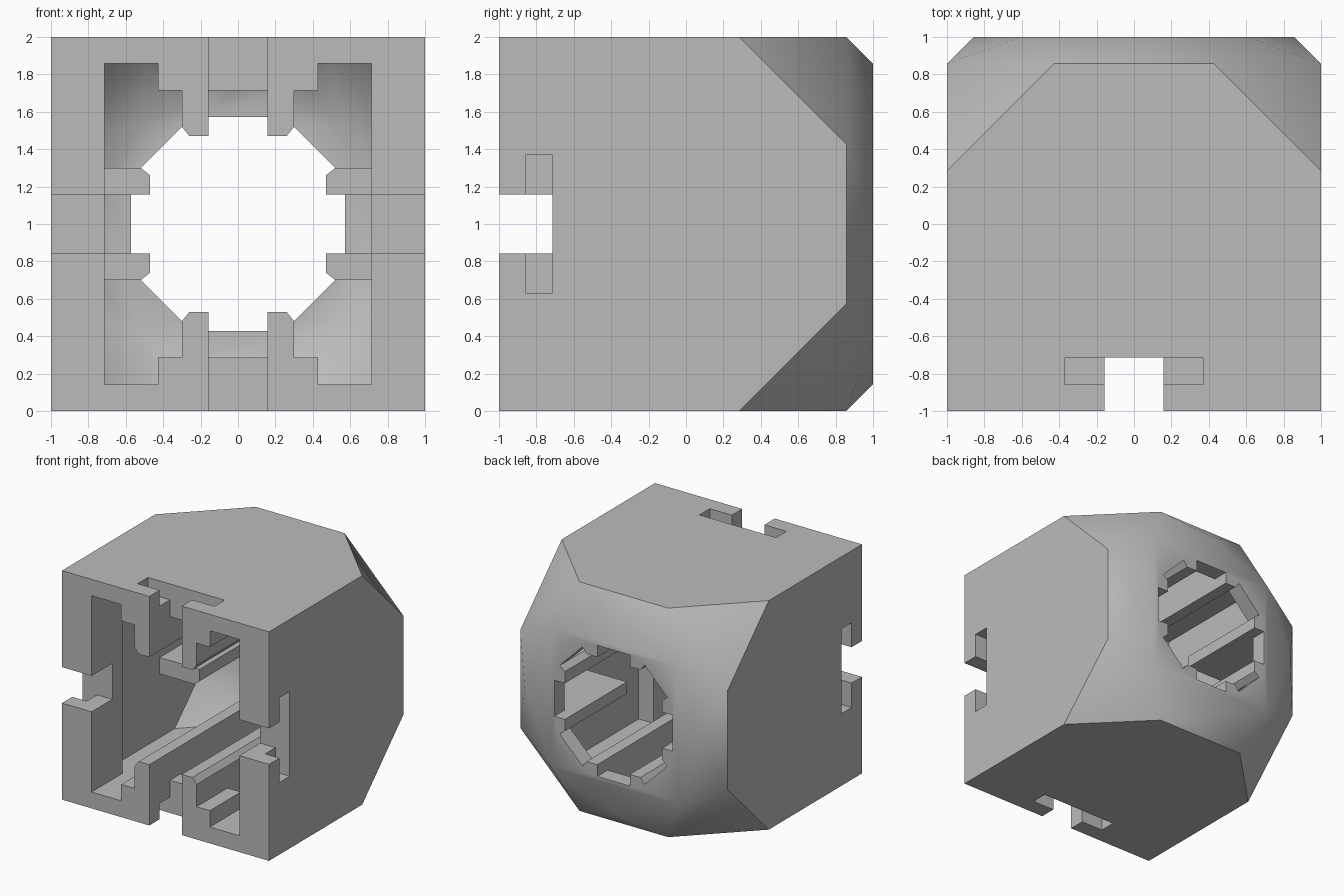
import bpy, bmesh
from mathutils import Vector

if "Cube" in bpy.data.objects:
    bpy.data.objects.remove(bpy.data.objects["Cube"], do_unlink=True)

MID = Vector((0, 0, 1))   # the part is symmetrical about this axis point
U = 1 / 7                 # design module
SIGNS = [(a, b) for a in (-1, 1) for b in (-1, 1)]

grey = bpy.data.materials.new("light_grey")
grey.use_nodes = True
grey.diffuse_color = (0.5, 0.5, 0.5, 1)
grey.node_tree.nodes["Principled BSDF"].inputs["Base Color"].default_value = grey.diffuse_color


def make_object(name, bm):
    bmesh.ops.recalc_face_normals(bm, faces=bm.faces)
    mesh = bpy.data.meshes.new(name)
    bm.to_mesh(mesh)
    bm.free()
    mesh.materials.append(grey)
    obj = bpy.data.objects.new(name, mesh)
    bpy.context.collection.objects.link(obj)
    return obj


def rounded_end_block(name, half, front, corner, ring, ring_half, back, radius):
    """Square block whose back end narrows to an octagon."""
    pts = [(a * half, y, b * half) for y in (front, corner) for a, b in SIGNS]
    for a, b in SIGNS:
        pts += [(a * half, ring, b * ring_half), (a * ring_half, ring, b * half)]
    d = radius * 0.7071
    pts += [(a * d, back, b * d) for a, b in SIGNS]
    pts += [(s * radius, back, 0) for s in (-1, 1)]
    pts += [(0, back, s * radius) for s in (-1, 1)]
    bm = bmesh.new()
    verts = [bm.verts.new(Vector(p) + MID) for p in pts]
    bmesh.ops.convex_hull(bm, input=verts)
    bmesh.ops.dissolve_limit(bm, angle_limit=0.01, verts=bm.verts, edges=bm.edges)
    return make_object(name, bm)


def add_prism(bm, outline, y0, y1):
    """Extrude an x-z outline from y0 to y1."""
    face = bm.faces.new([bm.verts.new(Vector((x, y0, z)) + MID) for x, z in outline])
    top = bmesh.ops.extrude_face_region(bm, geom=[face])["geom"]
    moved = [v for v in top if isinstance(v, bmesh.types.BMVert)]
    bmesh.ops.translate(bm, verts=moved, vec=(0, y1 - y0, 0))


def prisms(name, items):
    bm = bmesh.new()
    for outline, y0, y1 in items:
        add_prism(bm, outline, y0, y1)
    return make_object(name, bm)


def rect(x0, x1, z0, z1):
    return [(x0, z0), (x1, z0), (x1, z1), (x0, z1)]


def turn(outline, quarter):
    for _ in range(quarter):
        outline = [(-z, x) for x, z in outline]
    return outline


# Outer body and the hollow inside it
body = rounded_end_block("connector_body", 1, -1, 2 * U, 6 * U, 3 * U, 1, 6 * U)
cavity = rounded_end_block("cavity_cutter", 6 * U, -4 * U, 0.35, 5 * U, 0.5, 6 * U, 0.75)

# Notched octagonal hole in the back
slot = 0.157
quarter = [(4 * U, -slot), (4 * U, slot), (0.47, slot), (0.47, 0.26),
           (0.52, 0.3), (0.3, 0.52), (0.26, 0.47), (slot, 0.47)]
hole = prisms("back_hole_cutter", [(sum((turn(quarter, q) for q in range(4)), []), 0.8, 1.1)])

# Front opening with taller corner pockets
opening = prisms("front_opening_cutter", [(rect(-5 * U, 5 * U, -5 * U, 5 * U), -1.1, -0.5)])
pockets = prisms("corner_pocket_cutter", [
    (rect(*sorted((a * 3 * U, a * 5 * U)), *sorted((b * 0.6, b * 6 * U))), -1.1, -0.5)
    for a, b in SIGNS])

# Notches through all four walls, with shallow recesses outside
notch_v = prisms("upright_notch_cutter", [(rect(-slot, slot, -1.1, 1.1), -1.1, -5 * U)])
notch_h = prisms("level_notch_cutter", [(rect(-1.1, 1.1, -slot, slot), -1.1, -5 * U)])
recess = prisms("outer_recess_cutter", [
    (turn(rect(0.862, 1.1, -0.37, 0.37), q), -6 * U, -5 * U) for q in range(4)])

# Rails: full length above and below, shorter at the sides
rail = [(0.858, slot), (0.47, slot), (0.47, 0.26), (0.52, 0.3), (0.858, 0.3)]
rails = prisms("guide_rails", [
    (turn([(x, s * z) for x, z in rail], q), -1 if q % 2 else U, 0.87)
    for q in range(4) for s in (-1, 1)])

helpers = [cavity, hole, opening, pockets, notch_v, notch_h, rails, recess]
for helper in helpers:
    mod = body.modifiers.new(helper.name, "BOOLEAN")
    mod.operation = "UNION" if helper is rails else "DIFFERENCE"
    mod.solver = "EXACT"
    mod.object = helper
    helper.hide_render = True

bpy.context.view_layer.update()
result = bpy.data.meshes.new_from_object(body.evaluated_get(bpy.context.evaluated_depsgraph_get()))
body.modifiers.clear()
body.data = result
for helper in helpers:
    bpy.data.objects.remove(helper, do_unlink=True)

# Smooth the rounded back end, keep everything else flat
for face in result.polygons:
    face.use_smooth = abs(face.normal.y) > 0.3 and face.center.y > 0.2
    face.material_index = 0
